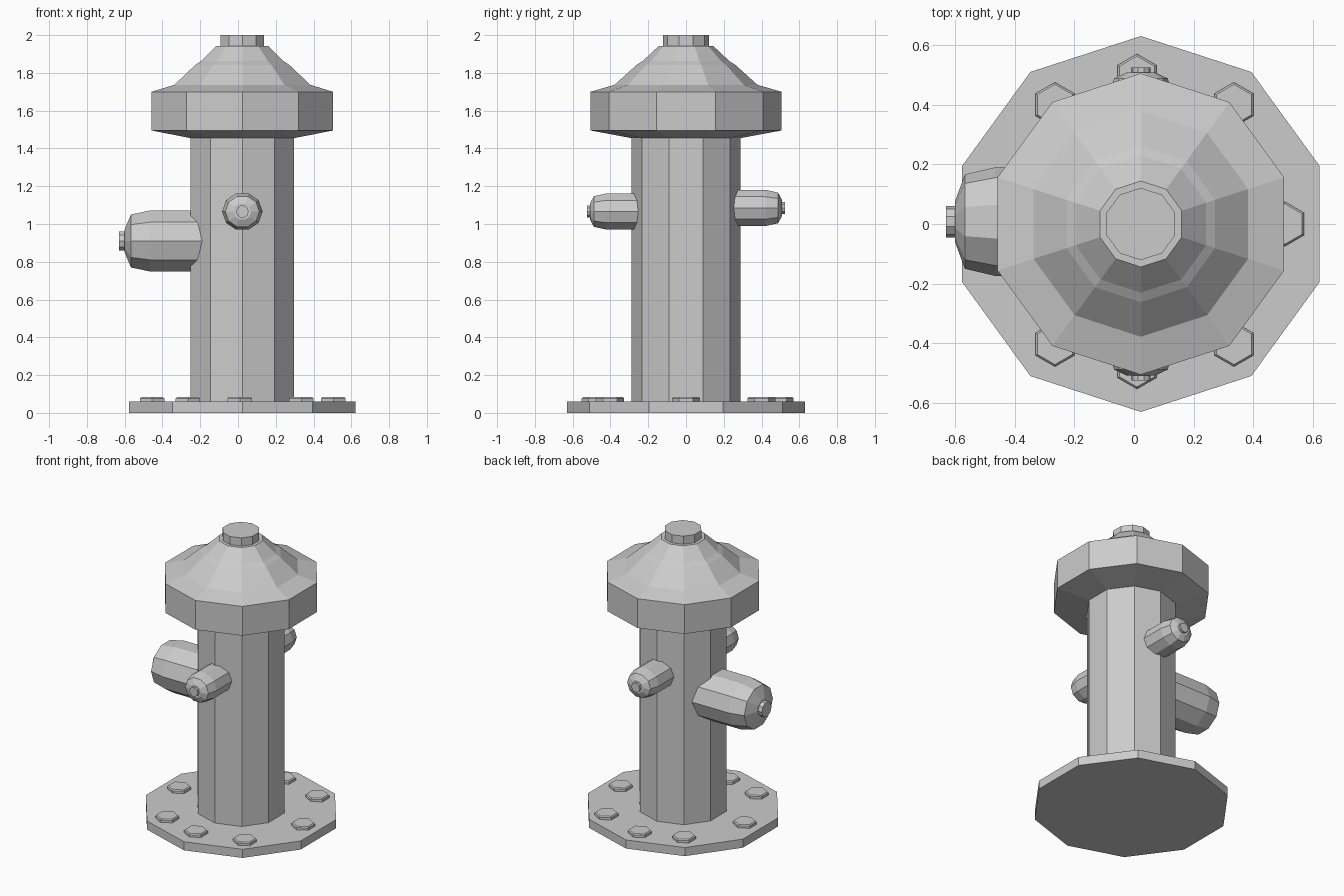
import bpy, bmesh
from math import cos, sin, pi
from mathutils import Matrix, Vector

if "Cube" in bpy.data.objects:
    bpy.data.objects.remove(bpy.data.objects["Cube"])


def lathe(name, profile, matrix=Matrix(), sides=10, scale=(1, 1)):
    """Low-poly lathe: profile of (radius, height), first corner on local +y, ends capped."""
    bm = bmesh.new()
    rings = []
    for r, h in profile:
        rings.append([bm.verts.new((-r * scale[0] * sin(2 * pi * i / sides),
                                    r * scale[1] * cos(2 * pi * i / sides), h))
                      for i in range(sides)])
    for a, b in zip(rings, rings[1:]):
        for i in range(sides):
            j = (i + 1) % sides
            bm.faces.new((a[i], a[j], b[j], b[i]))
    bm.faces.new(rings[0][::-1])
    bm.faces.new(rings[-1])
    bm.transform(matrix)
    bmesh.ops.recalc_face_normals(bm, faces=bm.faces)
    mesh = bpy.data.meshes.new(name)
    bm.to_mesh(mesh)
    bm.free()
    obj = bpy.data.objects.new(name, mesh)
    bpy.context.collection.objects.link(obj)
    return obj


def outlet_matrix(origin, out):
    """Local z points outward, local y lies horizontal, local x is vertical."""
    out = Vector(out)
    up = Vector((0, 0, 1))
    side = out.cross(up)
    m = Matrix((up, side, out)).transposed().to_4x4()
    m.translation = origin
    return m


CX = 0.023
centre = Matrix.Translation((CX, 0, 0))

# base flange, column, bonnet and operating nut
lathe("base_flange", [(0.63, 0), (0.63, 0.06)], centre)
lathe("column", [(0.288, 0.05), (0.288, 1.47)], centre)
lathe("bonnet", [(0.29, 1.455), (0.505, 1.495), (0.505, 1.70), (0.378, 1.737),
                 (0.262, 1.842), (0.23, 1.862), (0.144, 1.943)], centre)
lathe("top_nut", [(0.121, 1.93), (0.121, 2.0)], centre)

# hexagonal flange bolts
bolts = [(0.01, 0.495), (0.01, -0.478), (0.505, 0), (-0.455, 0),
         (0.335, 0.4), (0.335, -0.403), (-0.265, 0.4), (-0.265, -0.403)]
for n, (x, y) in enumerate(bolts):
    lathe(f"flange_bolt_{n + 1}", [(0.075, 0.055), (0.075, 0.076), (0.068, 0.083)],
          Matrix.Translation((x, y, 0)), sides=6)

# large side outlet
m = outlet_matrix((0, 0.008, 0.91), (-1, 0, 0))
lathe("side_outlet", [(0.175, 0.12), (0.175, 0.465), (0.152, 0.567), (0.066, 0.60)],
      m, scale=(0.97, 1.04))
lathe("side_outlet_nut", [(0.053, 0.59), (0.053, 0.63)], m)

# small front and back outlets
for label, direction, z in (("front", -1, 1.066), ("back", 1, 1.085)):
    m = outlet_matrix((CX, 0, z), (0, direction, 0))
    lathe(f"{label}_outlet", [(0.101, 0.2), (0.101, 0.42), (0.085, 0.488), (0.045, 0.508)],
          m, scale=(1, 1.06))
    lathe(f"{label}_outlet_nut", [(0.033, 0.5), (0.033, 0.524)], m)
